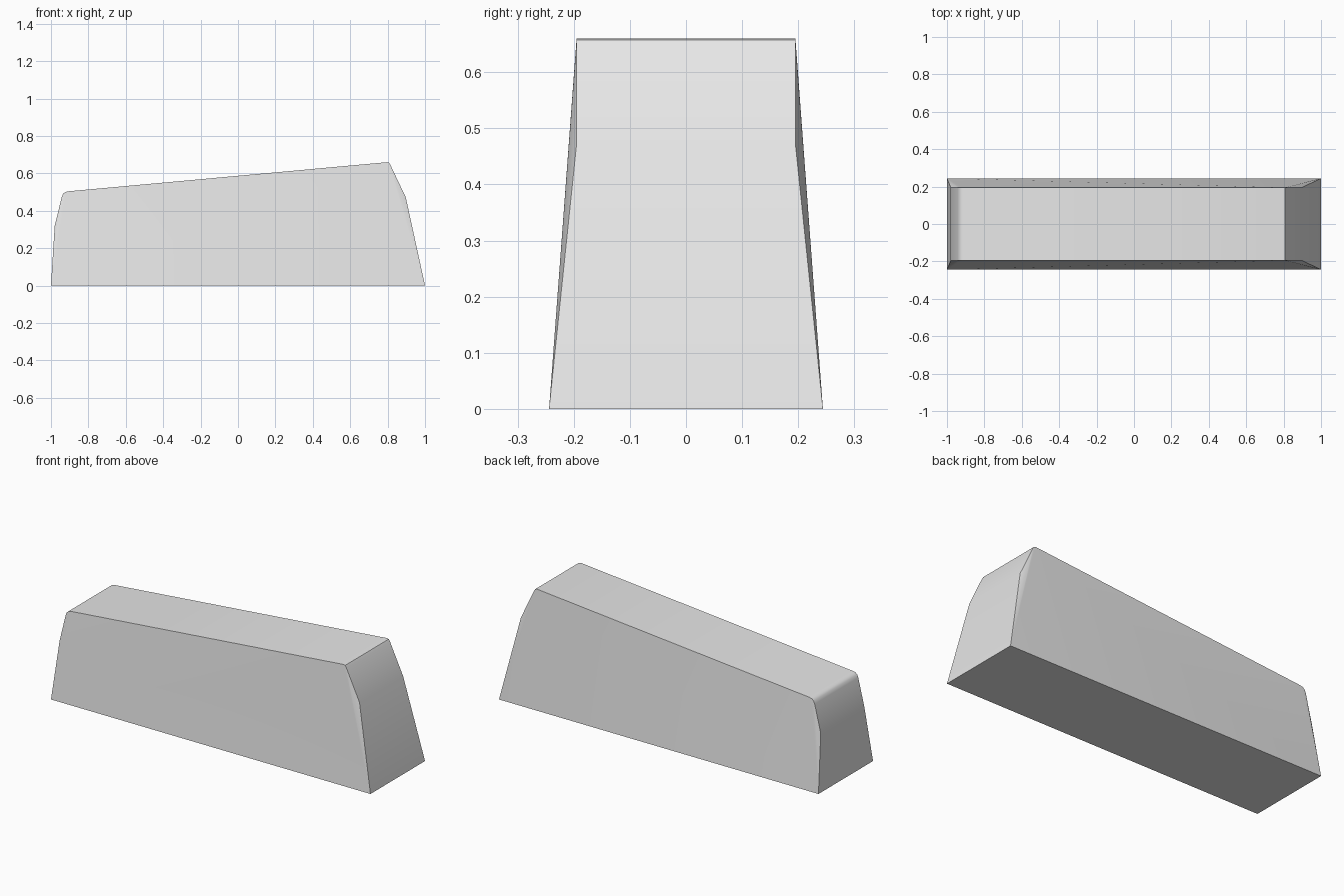
import bpy
import bmesh
import math

old = bpy.data.objects.get("Cube")
if old:
    bpy.data.objects.remove(old, do_unlink=True)

# Plain grey material
grey = bpy.data.materials.new("light grey")
grey.use_nodes = True
colour = (0.8, 0.8, 0.8, 1)
grey.diffuse_color = colour
grey.node_tree.nodes["Principled BSDF"].inputs["Base Color"].default_value = colour

BASE_HALF, TOP_HALF = 0.244, 0.195

# Outline above the base: low end, rounded corners, high end
outline = [(-0.98, 0.32), (-0.942, 0.475), (-0.935, 0.491), (-0.925, 0.5), (-0.91, 0.504),
           (0.797, 0.66), (0.807, 0.657), (0.815, 0.645), (0.897, 0.472)]

# Tapered wedge block: the hull of the wide base and the narrower upper outline
bm = bmesh.new()
for side in (-1, 1):
    for x in (-1, 1):
        bm.verts.new((x, side * BASE_HALF, 0))
    for x, z in outline:
        bm.verts.new((x, side * TOP_HALF, z))
bmesh.ops.convex_hull(bm, input=bm.verts)
bmesh.ops.dissolve_limit(bm, angle_limit=math.radians(0.1), verts=bm.verts, edges=bm.edges)
bmesh.ops.recalc_face_normals(bm, faces=bm.faces)

mesh = bpy.data.meshes.new("wedge_block")
bm.to_mesh(mesh)
bm.free()
mesh.materials.append(grey)
block = bpy.data.objects.new("wedge_block", mesh)
bpy.context.collection.objects.link(block)

# Smooth rounded corners, crisp long edges
bpy.ops.object.select_all(action="DESELECT")
block.select_set(True)
bpy.context.view_layer.objects.active = block
bpy.ops.object.shade_smooth_by_angle(angle=math.radians(30))
